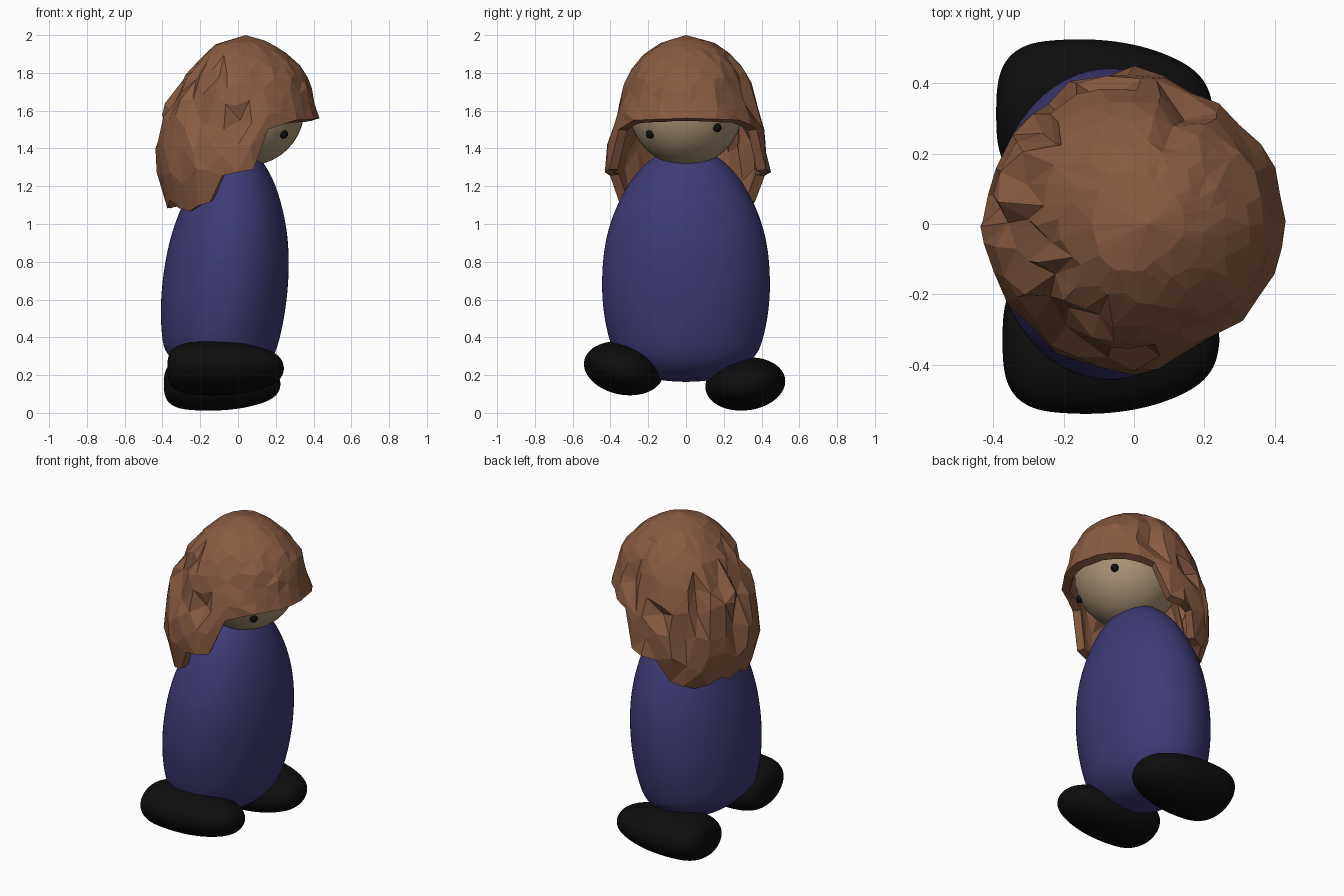
import bpy, bmesh, math, random
from mathutils import Matrix, Vector

if "Cube" in bpy.data.objects:
    bpy.data.objects.remove(bpy.data.objects["Cube"])

random.seed(4)


def material(name, color):
    m = bpy.data.materials.new(name)
    m.diffuse_color = (*color, 1)
    m.use_nodes = True
    m.node_tree.nodes["Principled BSDF"].inputs["Base Color"].default_value = m.diffuse_color
    return m


HAIR = material("brown hair", (0.25, 0.105, 0.052))
SKIN = material("tan skin", (0.40, 0.30, 0.18))
CLOTH = material("indigo cloth", (0.048, 0.044, 0.18))
BLACK = material("black", (0.004, 0.004, 0.004))


def interp(table, v):
    """Linear lookup in rows sorted by their first value."""
    if v <= table[0][0]:
        return table[0][1:]
    for a, b in zip(table, table[1:]):
        if v <= b[0]:
            t = (v - a[0]) / (b[0] - a[0])
            return tuple(p + (q - p) * t for p, q in zip(a[1:], b[1:]))
    return table[-1][1:]


def finish(bm, name, mat, smooth=True):
    bmesh.ops.recalc_face_normals(bm, faces=bm.faces)
    me = bpy.data.meshes.new(name)
    bm.to_mesh(me)
    bm.free()
    me.materials.append(mat)
    me.polygons.foreach_set("use_smooth", [smooth] * len(me.polygons))
    ob = bpy.data.objects.new(name, me)
    bpy.context.collection.objects.link(ob)
    return ob


def loft(rings, start=None, end=None):
    """Skin closed rings of points, closing either end to a single point."""
    bm = bmesh.new()
    rows = [[bm.verts.new(p) for p in r] for r in rings]
    n = len(rows[0])
    for a, b in zip(rows, rows[1:]):
        for j in range(n):
            k = (j + 1) % n
            bm.faces.new((a[j], a[k], b[k], b[j]))
    for pole, row in ((start, rows[0]), (end, rows[-1])):
        if pole is not None:
            v = bm.verts.new(pole)
            for j in range(n):
                bm.faces.new((v, row[j], row[(j + 1) % n]))
    return bm


def subdivide(ob):
    ob.modifiers.new("Smooth", "SUBSURF").levels = 2
    ob.modifiers["Smooth"].render_levels = 2


# Robe: height, back x, front x, half width
robe = [(0.17, -0.16, 0.03, 0.13), (0.20, -0.25, 0.10, 0.24), (0.26, -0.33, 0.17, 0.335),
        (0.32, -0.385, 0.20, 0.385), (0.36, -0.40, 0.215, 0.402), (0.46, -0.412, 0.24, 0.43),
        (0.60, -0.413, 0.263, 0.45), (0.75, -0.398, 0.274, 0.45), (0.90, -0.37, 0.271, 0.435),
        (1.04, -0.325, 0.25, 0.396), (1.17, -0.265, 0.215, 0.335), (1.28, -0.195, 0.168, 0.26),
        (1.36, -0.125, 0.11, 0.17), (1.40, -0.06, 0.05, 0.08)]
rings = []
for z, x0, x1, w in robe:
    rings.append([((x0 + x1) / 2 + (x1 - x0) / 2 * math.cos(a), w * math.sin(a), z)
                  for a in (math.tau * j / 24 for j in range(24))])
subdivide(finish(loft(rings, (-0.065, 0, 0.163), (-0.005, 0, 1.41)), "robe", CLOTH))

# Feet: blunt heel, tapered toe
foot = [(-0.375, 0.40), (-0.36, 0.66), (-0.33, 0.84), (-0.28, 0.97), (-0.20, 1.01), (-0.11, 1.02),
        (-0.02, 0.98), (0.07, 0.88), (0.15, 0.72), (0.20, 0.55), (0.23, 0.33)]


def make_foot(name, dx, y, z, tilt):
    rings = [[(x, 0.213 * s * math.cos(a), 0.14 * s * math.sin(a))
              for a in (math.tau * j / 20 for j in range(20))] for x, s in foot]
    bm = loft(rings, (-0.378, 0, 0), (0.243, 0, 0))
    bm.transform(Matrix.Translation((dx, y, z)) @ Matrix.Rotation(tilt, 4, 'X'))
    subdivide(finish(bm, name, BLACK))


make_foot("right_foot", 0.003, -0.33, 0.236, math.radians(-11))
make_foot("left_foot", -0.015, 0.314, 0.153, math.radians(7))

# Head and eyes
HEAD = Vector((0.05, 0, 1.61))


def ball(name, center, radius, mat, cuts):
    bm = bmesh.new()
    bmesh.ops.create_uvsphere(bm, u_segments=cuts, v_segments=cuts // 2, radius=radius)
    bm.transform(Matrix.Translation(center))
    return finish(bm, name, mat)


ball("head", HEAD, 0.302, SKIN, 40)
for name, y, z in (("right_eye", -0.19, 1.475), ("left_eye", 0.165, 1.51)):
    out = Vector((0, y, z - HEAD.z))
    out.x = math.sqrt(0.302 ** 2 - out.length_squared)
    ball(name, HEAD + out, 0.023, BLACK, 16)

# Hair outline: height, back x, front x, half width
outline = [(1.05, 0.36, 0.43, 0.385), (1.15, 0.405, 0.43, 0.405), (1.28, 0.43, 0.43, 0.435),
           (1.42, 0.43, 0.43, 0.425), (1.56, 0.41, 0.43, 0.39), (1.67, 0.375, 0.41, 0.355),
           (1.78, 0.29, 0.37, 0.325), (1.87, 0.21, 0.30, 0.26), (1.94, 0.14, 0.20, 0.18),
           (1.98, 0.06, 0.13, 0.10), (2.0, 0.0, 0.05, 0.03)]
# Hem height by angle from the face
hem = [(0, 1.56), (45, 1.55), (68, 1.50), (78, 1.29), (101, 1.26), (111, 1.12), (127, 1.09),
       (141, 1.05), (155, 1.14), (168, 1.08), (180, 1.12)]
COLS, ROWS = 32, 8
rings = []
for i in range(1, ROWS + 1):
    ring = []
    for j in range(COLS):
        deg = 360 * j / COLS + (random.uniform(-3, 3) if i < ROWS else 0)
        side = abs((deg + 180) % 360 - 180)
        low = interp(hem, side)[0]
        t = i / ROWS
        if 1 < i < ROWS:
            t += random.uniform(-0.035, 0.035)
        z = 1.99 - (1.99 - low) * t ** 1.5
        back, front, width = interp(outline, z)
        a = math.radians(deg)
        c, s = math.cos(a), math.sin(a)
        k = random.uniform(0.97, 1.02)
        # Creases between the locks at the sides and back
        if side > 65 and 3 <= i <= 6 and random.random() < 0.28:
            k -= 0.11
        ring.append(((front if c > 0 else back) * c * k, width * s * k + 0.008, z))
    rings.append(ring)
bm = loft(rings, (0.04, 0, 2.0))
bmesh.ops.triangulate(bm, faces=bm.faces)
hair = finish(bm, "hair", HAIR, smooth=False)
shell = hair.modifiers.new("Thickness", "SOLIDIFY")
shell.thickness = 0.05
shell.offset = -1
